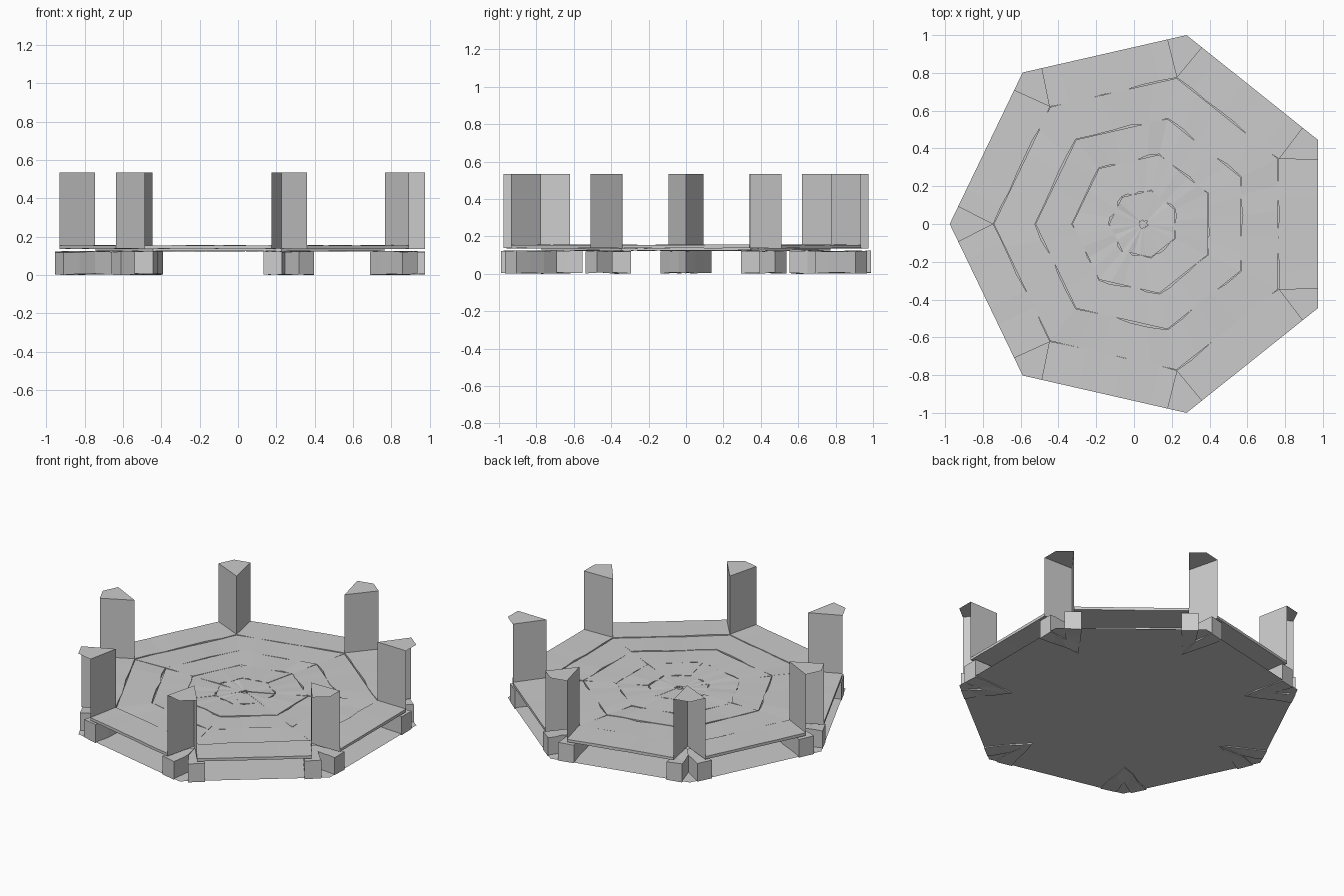
import bpy, bmesh, random
from math import pi, cos, sin
from mathutils import Vector

if "Cube" in bpy.data.objects:
    bpy.data.objects.remove(bpy.data.objects["Cube"])

random.seed(4)
N, R, CX = 7, 1.0257, 0.05
BASE_Z, DECK_Z, TOP_Z = 0.01, 0.155, 0.535
APEX = 0.775


def corner(i, f=1.0):
    a = pi + i * 2 * pi / N
    return Vector((CX + R * f * cos(a), R * f * sin(a), 0))


def along(i, step, d):
    # point on the outline, distance d from corner i towards its neighbour
    c = corner(i)
    return c + (corner(i + step) - c).normalized() * d


def at(p, z):
    return Vector((p.x, p.y, z))


def finish(name, bm, fix=True):
    if fix:
        bmesh.ops.recalc_face_normals(bm, faces=bm.faces)
    me = bpy.data.meshes.new(name)
    bm.to_mesh(me)
    bm.free()
    ob = bpy.data.objects.new(name, me)
    bpy.context.collection.objects.link(ob)
    return ob


def face(bm, pts):
    return bm.faces.new([bm.verts.new(p) for p in pts])


def sheet(name, f, z):
    bm = bmesh.new()
    face(bm, [at(corner(i, f), z) for i in range(N)])
    finish(name, bm)


def slab(bm, a0, b0, a1, b1, z0, z1, segs=6, rough=0.002, wob=0.0, tilt=0.0):
    # rough-hewn bar: side a0-b0 outside, side a1-b1 inside
    rings = []
    n = (a0 - a1).normalized()
    for k in range(segs + 1):
        t = k / segs
        w = 0 if k in (0, segs) else 1
        p = a0.lerp(b0, t)
        q = a1.lerp(b1, t) + n * random.uniform(-wob, wob) * w
        j = lambda: random.uniform(-rough, rough)
        rings.append([bm.verts.new(v) for v in (
            at(p, z0 + j()), at(q, z0 + j()),
            at(q, z1 + j() - tilt), at(p, z1 + j() + tilt))])
    for r, s in zip(rings, rings[1:]):
        for k in range(4):
            bm.faces.new((r[k], r[(k + 1) % 4], s[(k + 1) % 4], s[k]))
    bm.faces.new(rings[0])
    bm.faces.new(rings[-1])


# Flat floor underneath and backing sheet under the paving
sheet("base_plate", 1.0, BASE_Z)
sheet("deck_backing", 0.82, 0.140)

# Border slabs running between the posts
bm = bmesh.new()
for i in range(N):
    slab(bm, along(i, 1, 0.105), along(i + 1, -1, 0.105),
         corner(i, APEX), corner(i + 1, APEX), 0.137, DECK_Z, 7, 0.0012, 0.006)
finish("deck_border", bm)

# Concentric rings of worn paving
bm = bmesh.new()
for f0, f1 in ((0.772, 0.56), (0.557, 0.37), (0.367, 0.18), (0.177, 0.02)):
    for i in range(N):
        tilt = random.uniform(-0.003, 0.003)
        slab(bm, corner(i, f0), corner(i + 1, f0), corner(i, f1), corner(i + 1, f1),
             0.125, DECK_Z - 0.003, 5, 0.002, 0.010, tilt)
finish("deck_paving", bm)

# Posts: two inner walls and a kite-shaped cap, open to the outside
for i in range(N):
    bm = bmesh.new()
    l, r = along(i, -1, 0.105), along(i, 1, 0.105)
    c, apex = corner(i), corner(i, APEX)
    foot = [bm.verts.new(at(p, DECK_Z - 0.003)) for p in (l, apex, r)]
    head = [bm.verts.new(at(p, TOP_Z)) for p in (l, apex, r, c)]
    for k in range(2):
        bm.faces.new((foot[k], head[k], head[k + 1], foot[k + 1]))
    bm.faces.new(head[::-1])
    bm.normal_update()
    ob = finish(f"corner_post_{i + 1}", bm)
    # walls face the middle of the platform, cap faces up
    if ob.data.polygons[2].normal.z < 0:
        ob.data.flip_normals()

# Feet: a V of two rough stones under each post
for i in range(N):
    bm = bmesh.new()
    for s in (-1, 1):
        slab(bm, along(i, s, 0.05), corner(i, 0.86),
             along(i, s, 0.15), corner(i, 0.69), 0.004, 0.122, 3, 0.004, 0.008)
    finish(f"foot_stones_{i + 1}", bm)
